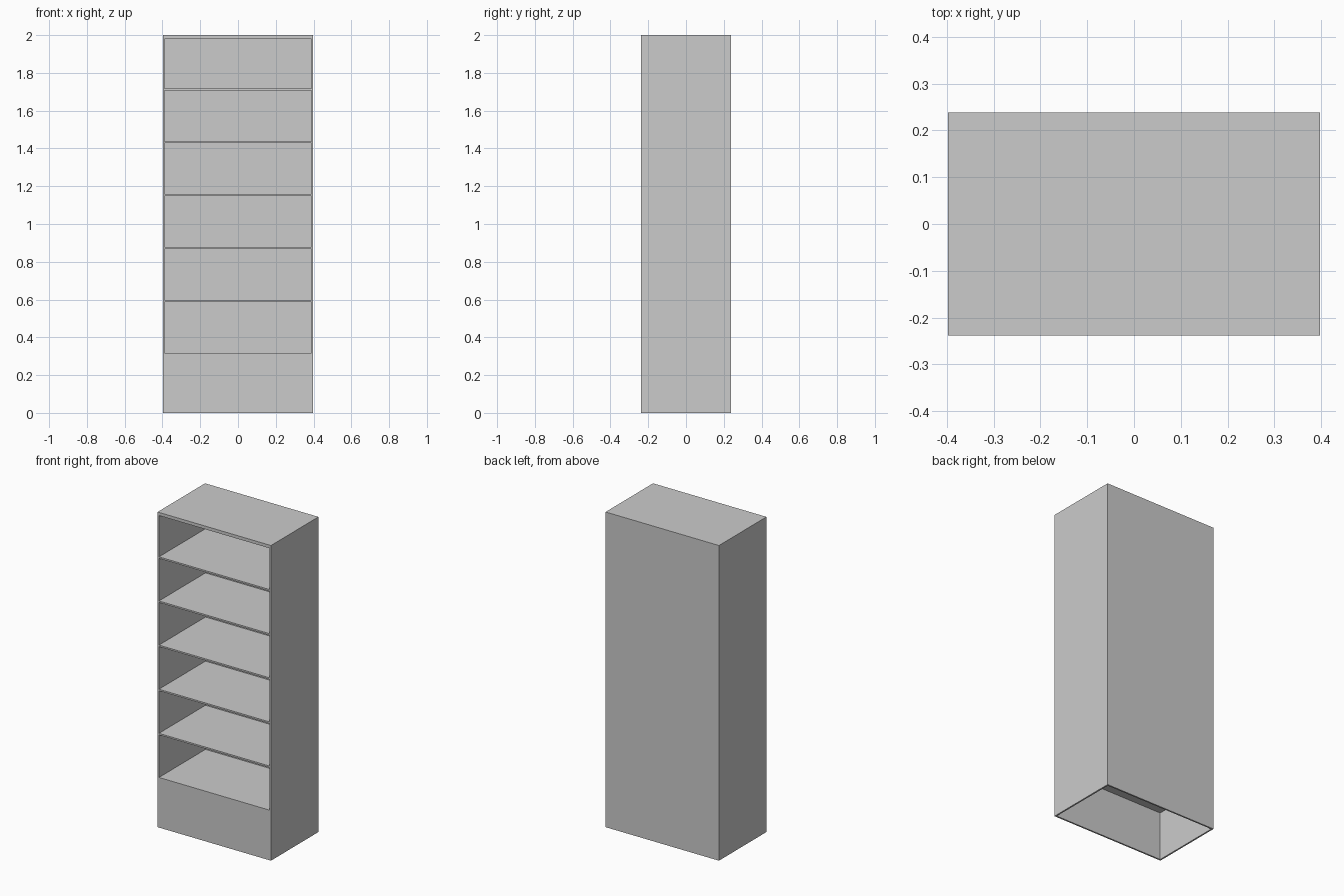
import bpy

cube = bpy.data.objects.get("Cube")
if cube:
    bpy.data.objects.remove(cube, do_unlink=True)

# Overall size and board thicknesses
W, D, H = 0.796, 0.476, 2.0
BOARD, TOP = 0.01, 0.02
SHELVES, FIRST, STEP = 6, 0.318, 0.28

grey = bpy.data.materials.new("plain grey")
grey.use_nodes = True
colour = (0.6, 0.6, 0.6, 1)
grey.diffuse_color = colour
grey.node_tree.nodes["Principled BSDF"].inputs["Base Color"].default_value = colour


def board(name, low, high):
    """Add a box spanning two opposite corners."""
    centre = [(a + b) / 2 for a, b in zip(low, high)]
    bpy.ops.mesh.primitive_cube_add(size=1, location=centre)
    ob = bpy.context.object
    ob.name = name
    ob.scale = [b - a for a, b in zip(low, high)]
    bpy.ops.object.transform_apply(location=False, rotation=False, scale=True)
    ob.data.materials.append(grey)
    return ob


x, y = W / 2, D / 2
inner = x - BOARD

# Carcass: sides, back and top
board("left_side", (inner, -y, 0), (x, y, H - TOP))
board("right_side", (-x, -y, 0), (-inner, y, H - TOP))
board("back_panel", (-inner, y - BOARD, 0), (inner, y, H - TOP))
board("top_board", (-x, -y, H - TOP), (x, y, H))

# Evenly spaced shelves
for i in range(SHELVES):
    z = FIRST + i * STEP
    board(f"shelf_{i + 1}", (-inner, -y, z - BOARD), (inner, y - BOARD, z))

# Plinth board closing the front below the lowest shelf
board("plinth", (-inner, -y, 0), (inner, -y + BOARD, FIRST - BOARD))
